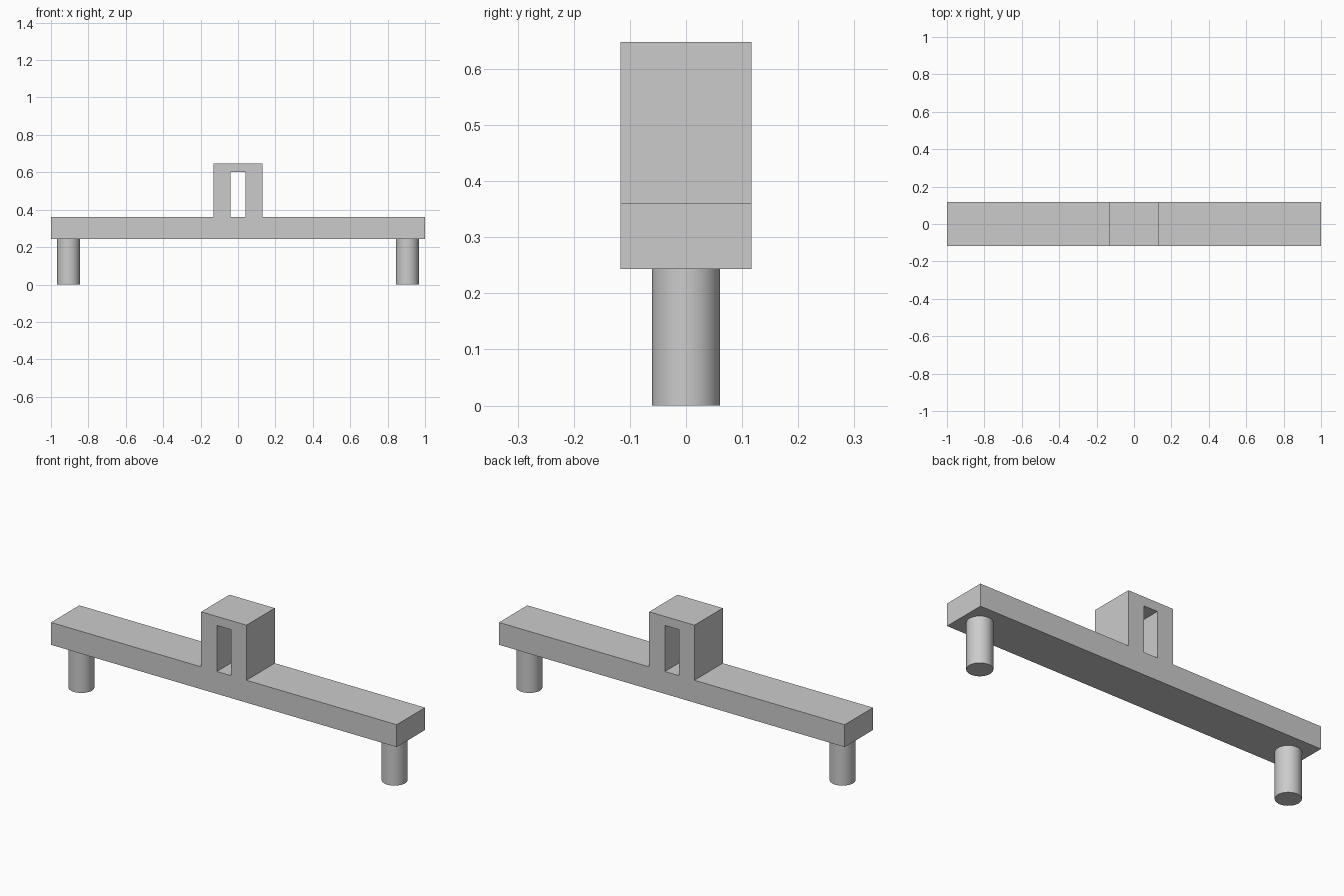
import bpy
import math

cube = bpy.data.objects.get("Cube")
if cube:
    bpy.data.objects.remove(cube, do_unlink=True)

# Single grey finish
grey = bpy.data.materials.new("plain_grey")
grey.use_nodes = True
colour = (0.6, 0.6, 0.6, 1)
grey.diffuse_color = colour
grey.node_tree.nodes["Principled BSDF"].inputs["Base Color"].default_value = colour

# Main dimensions
half_length, half_depth = 1.0, 0.117
beam_bottom, beam_top = 0.243, 0.36
block_half, block_top = 0.131, 0.648
slot_half, slot_top = 0.04, 0.601
leg_x, leg_radius = 0.906, 0.061


def add_loop(curve, points):
    spline = curve.splines.new('POLY')
    spline.points.add(len(points) - 1)
    for point, (x, z) in zip(spline.points, points):
        point.co = (x, z, 0, 1)
    spline.use_cyclic_u = True


def mirrored(half):
    return half + [(-x, z) for x, z in reversed(half)]


# Beam and slotted handle: one profile with a hole, extruded front to back
profile = bpy.data.curves.new("beam_with_handle", 'CURVE')
profile.dimensions = '2D'
profile.fill_mode = 'BOTH'
profile.extrude = half_depth
add_loop(profile, mirrored([(half_length, beam_bottom), (half_length, beam_top),
                            (block_half, beam_top), (block_half, block_top)]))
add_loop(profile, mirrored([(slot_half, beam_top), (slot_half, slot_top)]))
profile.materials.append(grey)
beam = bpy.data.objects.new("beam_with_handle", profile)
beam.rotation_euler.x = math.pi / 2
bpy.context.collection.objects.link(beam)
bpy.ops.object.select_all(action='DESELECT')
beam.select_set(True)
bpy.context.view_layer.objects.active = beam
bpy.ops.object.convert(target='MESH')
bpy.ops.object.shade_flat()

# Round legs under both ends
for name, side in (("left_leg", 1), ("right_leg", -1)):
    bpy.ops.mesh.primitive_cylinder_add(
        vertices=48, radius=leg_radius, depth=beam_bottom,
        location=(side * leg_x, 0, beam_bottom / 2))
    leg = bpy.context.object
    leg.name = name
    leg.data.materials.append(grey)
    bpy.ops.object.shade_smooth_by_angle(angle=math.radians(30))
